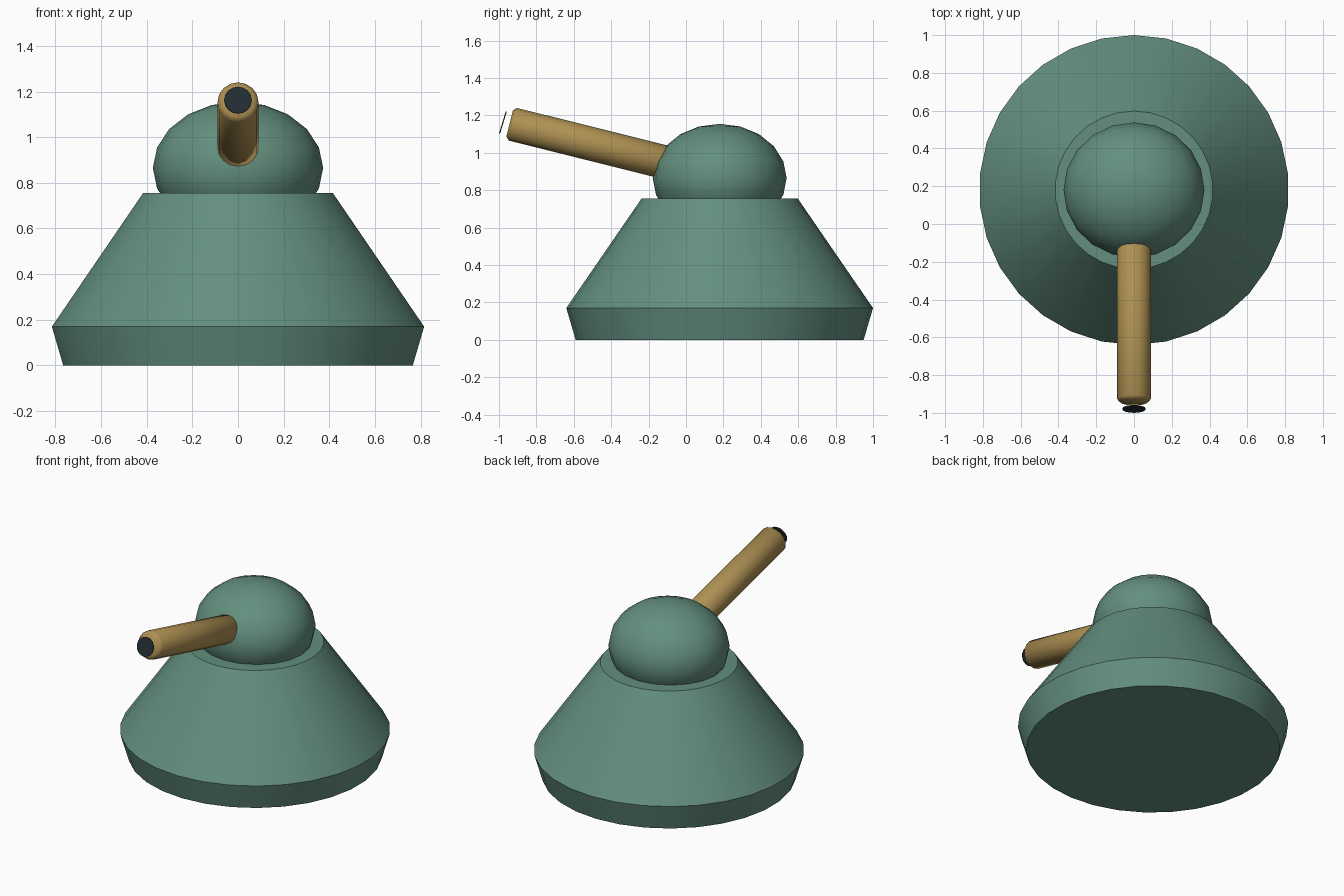
import bpy, bmesh, math
from mathutils import Vector

if "Cube" in bpy.data.objects:
    bpy.data.objects.remove(bpy.data.objects["Cube"])

CY = 0.18  # y of the body axis


def material(name, rgb):
    m = bpy.data.materials.new(name)
    m.diffuse_color = (*rgb, 1)
    m.use_nodes = True
    m.node_tree.nodes["Principled BSDF"].inputs["Base Color"].default_value = m.diffuse_color
    return m


green = material("muted_green", (0.125, 0.275, 0.21))
tan = material("brass_tan", (0.42, 0.28, 0.085))
dark = material("bore_dark", (0.016, 0.026, 0.03))


def lathe(name, profile, sides, mat, location, tilt=0.0, angle=30):
    """Capped solid of revolution around local z from (radius, z) points."""
    bm = bmesh.new()
    rings = []
    for r, z in profile:
        rings.append([bm.verts.new((r * math.sin(math.tau * i / sides),
                                    r * math.cos(math.tau * i / sides), z))
                      for i in range(sides)])
    for a, b in zip(rings, rings[1:]):
        for i in range(sides):
            j = (i + 1) % sides
            bm.faces.new((a[i], a[j], b[j], b[i]))
    bm.faces.new(rings[0])
    bm.faces.new(rings[-1])
    bmesh.ops.recalc_face_normals(bm, faces=bm.faces)
    return finish(name, bm, mat, location, tilt, angle)


def finish(name, bm, mat, location, tilt=0.0, angle=30):
    mesh = bpy.data.meshes.new(name)
    bm.to_mesh(mesh)
    bm.free()
    mesh.materials.append(mat)
    ob = bpy.data.objects.new(name, mesh)
    bpy.context.collection.objects.link(ob)
    ob.location = location
    ob.rotation_euler.x = tilt
    bpy.ops.object.select_all(action='DESELECT')
    ob.select_set(True)
    bpy.context.view_layer.objects.active = ob
    bpy.ops.object.shade_smooth_by_angle(angle=math.radians(angle))
    return ob


# Conical body with an undercut skirt
lathe("body", [(0.77, 0), (0.82, 0.17), (0.418, 0.755)], 30, green, (0, CY, 0))

# Flattened dome turret
bm = bmesh.new()
bmesh.ops.create_uvsphere(bm, u_segments=20, v_segments=10, radius=1)
bmesh.ops.scale(bm, vec=Vector((0.373, 0.358, 0.29)), verts=bm.verts)
finish("dome", bm, green, (0, CY, 0.865), angle=40)

# Barrel, raised 14 degrees, with a bevelled muzzle
pitch = math.radians(14)
axis = Vector((0, -math.cos(pitch), math.sin(pitch)))
muzzle = Vector((0, -0.943, 1.157))
length = 0.96
lathe("barrel", [(0.072, 0), (0.09, 0.018), (0.09, length - 0.018), (0.072, length)],
      16, tan, muzzle - axis * length, math.pi / 2 - pitch, 50)

# Dark bore disc just ahead of the muzzle
lathe("bore", [(0.061, -0.003), (0.061, 0.003)], 16, dark,
      (0, -0.979, 1.162), math.pi / 2 - math.radians(17))
